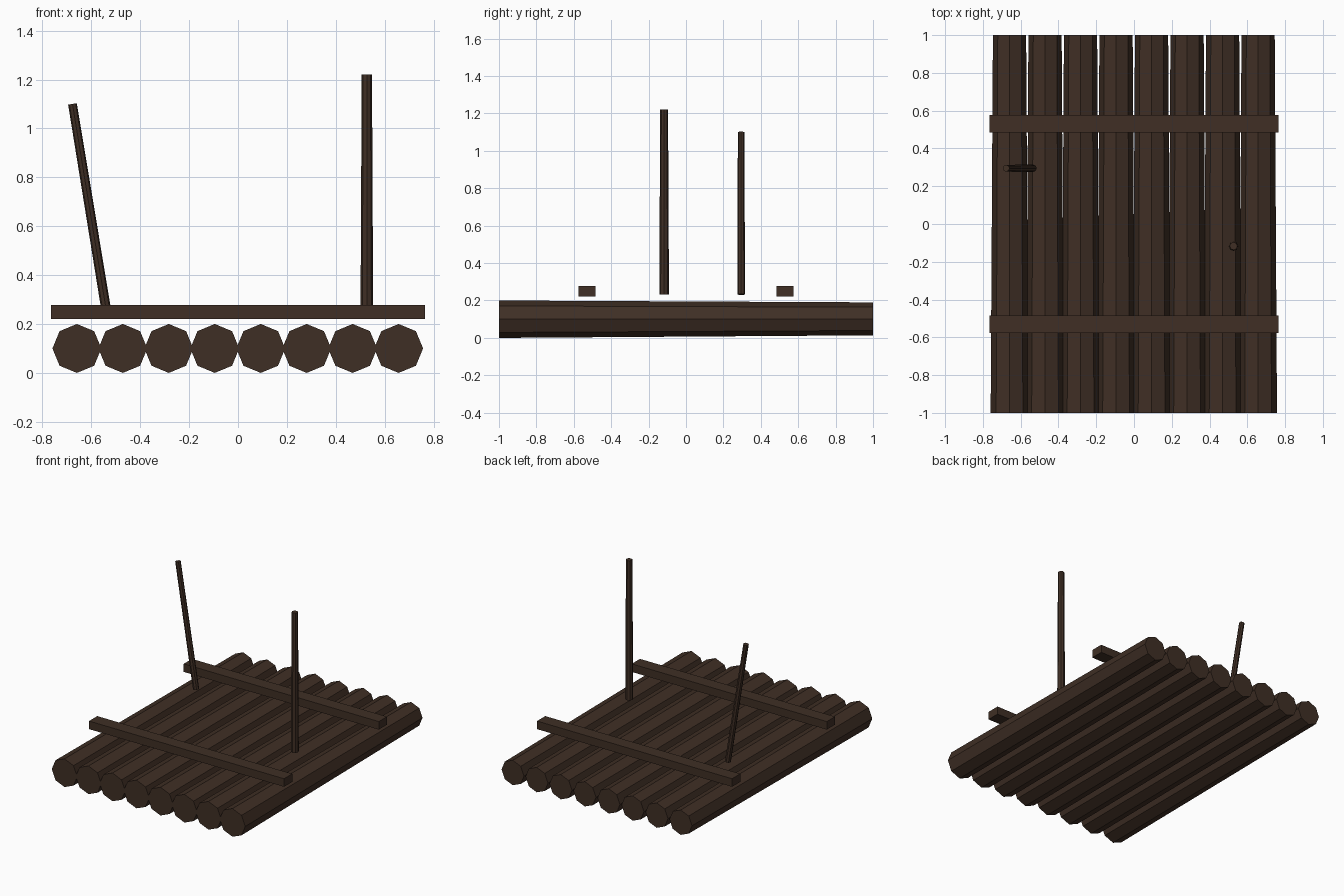
import bpy
import bmesh
from mathutils import Vector, Matrix

cube = bpy.data.objects.get("Cube")
if cube:
    bpy.data.objects.remove(cube, do_unlink=True)

# Dark wood for every part
wood = bpy.data.materials.new("dark_brown_wood")
wood.use_nodes = True
colour = (0.050, 0.028, 0.018, 1)
wood.diffuse_color = colour
wood.node_tree.nodes["Principled BSDF"].inputs["Base Color"].default_value = colour


def add_object(name, bm):
    mesh = bpy.data.meshes.new(name)
    bm.to_mesh(mesh)
    bm.free()
    mesh.materials.append(wood)
    obj = bpy.data.objects.new(name, mesh)
    bpy.context.collection.objects.link(obj)
    return obj


def tapered_pole(name, start, end, r_start, r_end, sides=8):
    """Flat-shaded pole running from start to end."""
    start, end = Vector(start), Vector(end)
    axis = end - start
    turn = axis.to_track_quat('Z', 'Y').to_matrix().to_4x4()
    bm = bmesh.new()
    bmesh.ops.create_cone(bm, cap_ends=True, segments=sides, radius1=r_start,
                          radius2=r_end, depth=axis.length,
                          matrix=Matrix.Translation((start + end) / 2) @ turn)
    return add_object(name, bm)


def beam(name, centre, size):
    bm = bmesh.new()
    bmesh.ops.create_cube(bm, size=1, matrix=Matrix.Translation(centre)
                          @ Matrix.Diagonal((*size, 1)))
    return add_object(name, bm)


# Deck logs, thicker at the front
for i in range(8):
    x = -0.659 + i * 0.188
    tapered_pole(f"deck_log_{i + 1}", (x, -1, 0.1), (x, 1, 0.102), 0.1, 0.088)

# Cross beams above the deck
for name, y in (("front_cross_beam", -0.53), ("back_cross_beam", 0.53)):
    beam(name, (0, y, 0.249), (1.528, 0.092, 0.057))

# Upright posts
tapered_pole("left_post", (0.527, -0.117, 0.233), (0.527, -0.117, 1.22), 0.026, 0.021)
tapered_pole("leaning_right_post", (-0.535, 0.295, 0.233), (-0.677, 0.295, 1.10), 0.02, 0.018)
